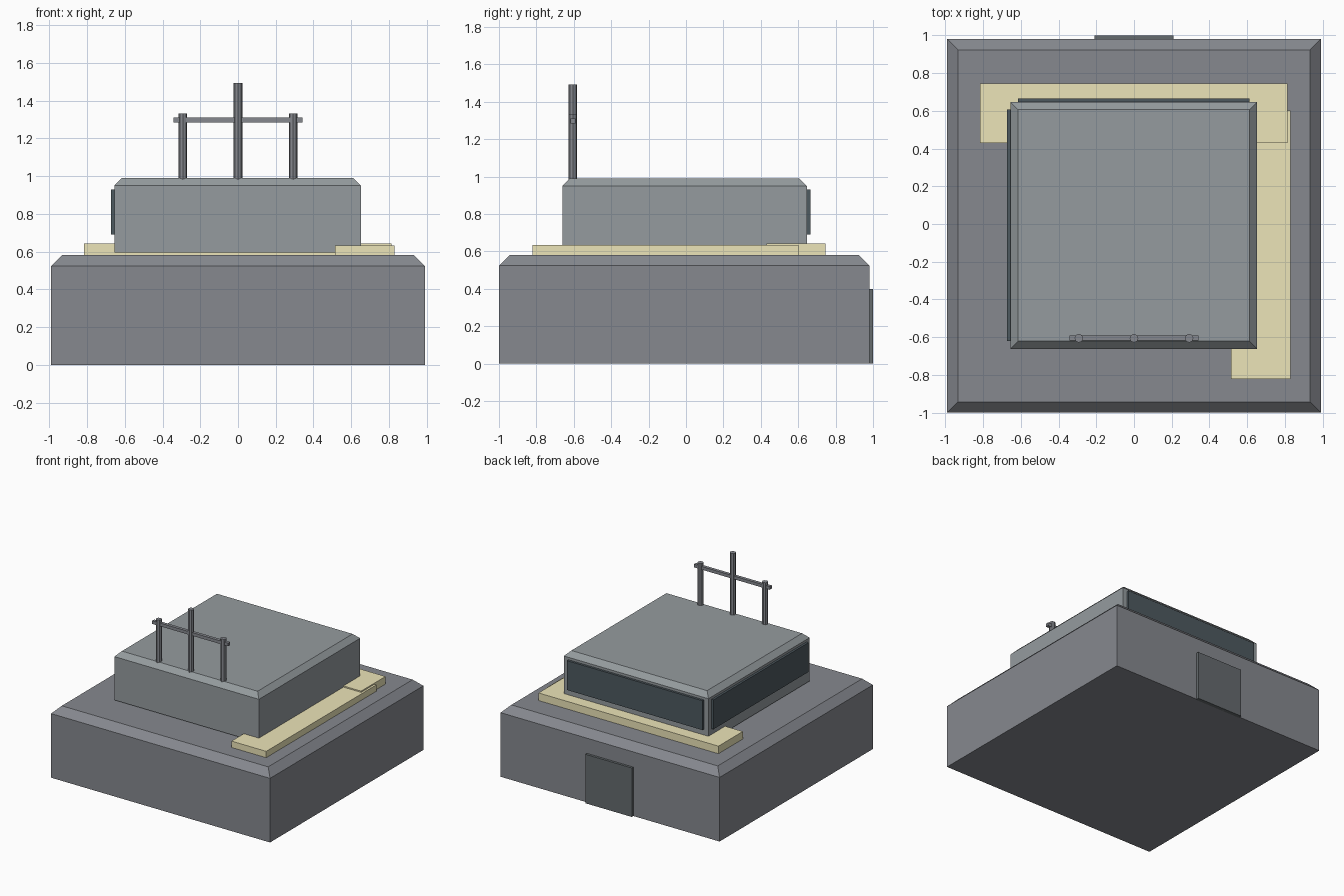
import bpy
import bmesh
import math

if "Cube" in bpy.data.objects:
    bpy.data.objects.remove(bpy.data.objects["Cube"])


def material(name, rgb):
    m = bpy.data.materials.new(name)
    m.diffuse_color = (*rgb, 1)
    m.use_nodes = True
    m.node_tree.nodes["Principled BSDF"].inputs["Base Color"].default_value = m.diffuse_color
    return m


CONCRETE = material("dark_concrete", (0.24, 0.25, 0.275))
PALE = material("pale_concrete", (0.30, 0.33, 0.345))
METAL = material("grey_metal", (0.24, 0.25, 0.275))
SAND = material("sandy", (0.84, 0.78, 0.48))
GLASS = material("dark_glass", (0.075, 0.10, 0.115))
DOOR = material("dark_steel", (0.13, 0.145, 0.155))


def finish(bm, name, mat):
    bmesh.ops.recalc_face_normals(bm, faces=bm.faces)
    me = bpy.data.meshes.new(name)
    bm.to_mesh(me)
    bm.free()
    ob = bpy.data.objects.new(name, me)
    bpy.context.collection.objects.link(ob)
    me.materials.append(mat)
    return ob


def box(name, x, y, z, mat, chamfer=0):
    """Box from (min, max) ranges, with an optional chamfer round the top rim."""
    bm = bmesh.new()
    bmesh.ops.create_cube(bm, size=1)
    for v in bm.verts:
        v.co = [r[0] if c < 0 else r[1] for c, r in zip(v.co, (x, y, z))]
    if chamfer:
        rim = [e for e in bm.edges if all(v.co.z > z[1] - 1e-5 for v in e.verts)]
        bmesh.ops.bevel(bm, geom=rim, offset=chamfer, segments=1,
                        profile=0.5, affect='EDGES')
    return finish(bm, name, mat)


def post(name, x, top):
    bm = bmesh.new()
    bmesh.ops.create_cone(bm, cap_ends=True, segments=8, radius1=0.023,
                          radius2=0.023, depth=top - 0.98)
    bmesh.ops.translate(bm, verts=bm.verts, vec=(x, -0.605, (top + 0.98) / 2))
    return finish(bm, name, METAL)


# Main masses
box("base_block", (-0.99, 0.99), (-1.0, 0.98), (0, 0.581), CONCRETE, 0.057)
box("upper_block", (-0.655, 0.652), (-0.661, 0.646), (0.595, 0.99), PALE, 0.04)

# Sandy ledges round two sides
box("back_ledge", (-0.815, 0.812), (0.43, 0.745), (0.581, 0.643), SAND)
box("side_ledge", (0.515, 0.829), (-0.82, 0.602), (0.581, 0.633), SAND)

# Windows and door
box("back_window", (-0.615, 0.612), (0.64, 0.665), (0.69, 0.93), GLASS)
box("side_window", (-0.673, -0.65), (-0.62, 0.607), (0.69, 0.93), GLASS)
box("door", (-0.21, 0.21), (0.97, 1.0), (0, 0.4), DOOR)

# Roof aerials with crossbar
for name, x, top in (("left_aerial", -0.292, 1.333), ("centre_aerial", 0, 1.493),
                     ("right_aerial", 0.292, 1.333)):
    post(name, x, top)
box("aerial_crossbar", (-0.343, 0.343), (-0.618, -0.592), (1.284, 1.31), METAL)
